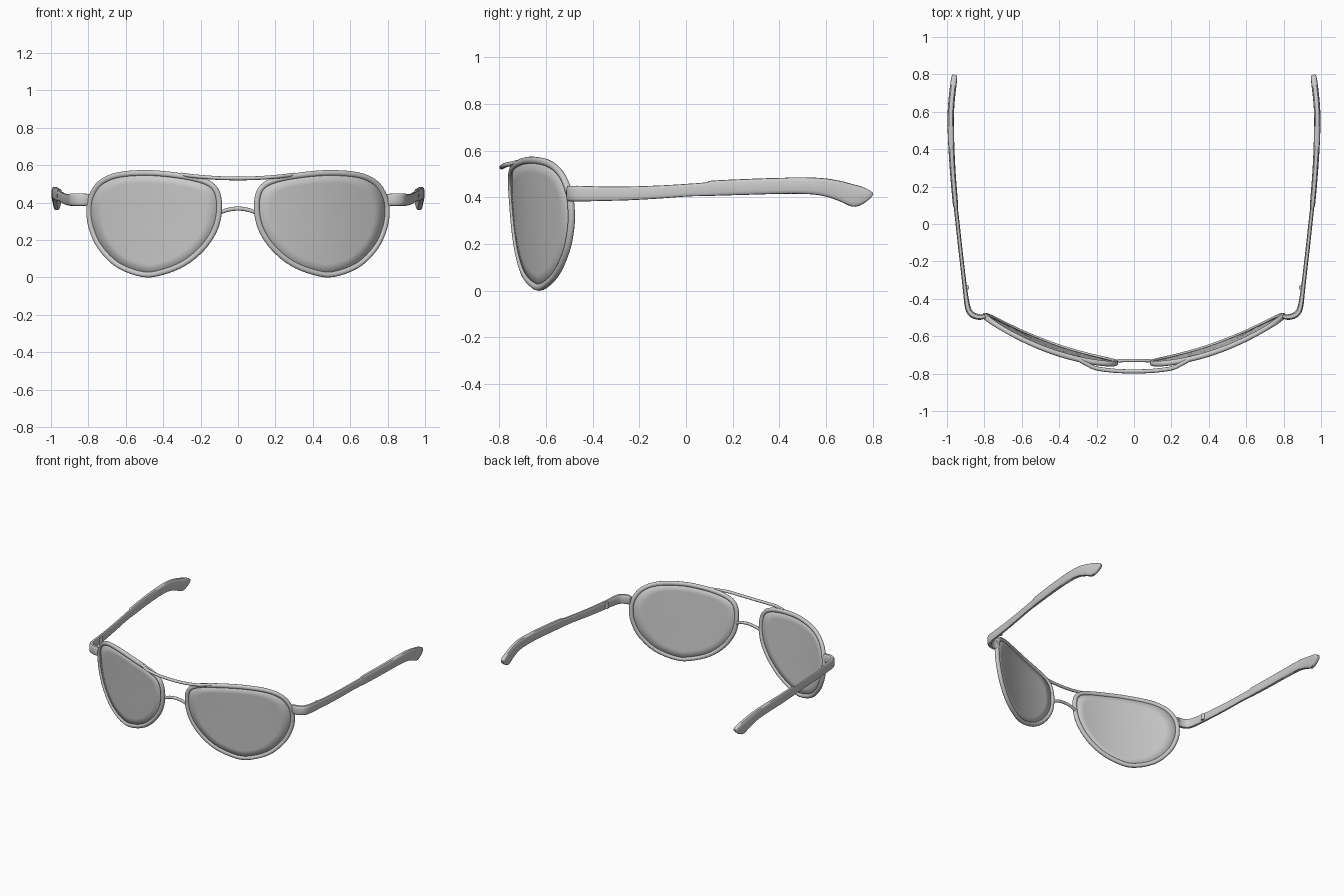
import bpy, bmesh, math
from mathutils import Vector

if "Cube" in bpy.data.objects:
    bpy.data.objects.remove(bpy.data.objects["Cube"])

grey = bpy.data.materials.new("light grey")
grey.diffuse_color = (0.6, 0.6, 0.6, 1)
grey.use_nodes = True
grey.node_tree.nodes["Principled BSDF"].inputs["Base Color"].default_value = grey.diffuse_color


def spline(pts, n, closed=False):
    """Catmull-Rom samples through tuples of any length."""
    pts = [Vector(p) for p in pts]
    c, out = len(pts), []
    for i in range(c if closed else c - 1):
        idx = [i - 1, i, i + 1, i + 2]
        a, b, d, e = [pts[k % c if closed else min(max(k, 0), c - 1)] for k in idx]
        for s in range(n):
            t = s / n
            out.append(0.5 * (2 * b + (d - a) * t + (2 * a - 5 * b + 4 * d - e) * t * t
                              + (3 * b - a - 3 * d + e) * t ** 3))
    if not closed:
        out.append(pts[-1])
    return out


def finish(bm, name, mirror=True, angle=40):
    bmesh.ops.recalc_face_normals(bm, faces=bm.faces)
    me = bpy.data.meshes.new(name)
    bm.to_mesh(me)
    bm.free()
    ob = bpy.data.objects.new(name, me)
    bpy.context.collection.objects.link(ob)
    me.materials.append(grey)
    if mirror:
        m = ob.modifiers.new("mirror", 'MIRROR')
        m.use_mirror_merge = False
    bpy.ops.object.select_all(action='DESELECT')
    ob.select_set(True)
    bpy.context.view_layer.objects.active = ob
    bpy.ops.object.shade_smooth_by_angle(angle=math.radians(angle))
    return ob


def sweep(name, path, sizes, up, closed=False, power=1.0, seg=12, mirror=True):
    """Sweep a rounded section (half width, half height) along a path."""
    bm, rings, n = bmesh.new(), [], len(path)
    up = Vector(up)
    for i, p in enumerate(path):
        if closed:
            t = path[(i + 1) % n] - path[i - 1]
        else:
            t = path[min(i + 1, n - 1)] - path[max(i - 1, 0)]
        side = t.cross(up).normalized()
        w, h = sizes[i]
        ring = []
        for k in range(seg):
            a = 2 * math.pi * k / seg
            c, s = math.cos(a), math.sin(a)
            ring.append(bm.verts.new(p + side * w * math.copysign(abs(c) ** power, c)
                                     + up * h * math.copysign(abs(s) ** power, s)))
        rings.append(ring)
    for i in range(n if closed else n - 1):
        r, q = rings[i], rings[(i + 1) % n]
        for k in range(seg):
            bm.faces.new((r[k], r[(k + 1) % seg], q[(k + 1) % seg], q[k]))
    if not closed:
        bm.faces.new(rings[0])
        bm.faces.new(rings[-1])
    return finish(bm, name, mirror)


def wrap(x, z):
    """Front surface: curved across the face and leaning back at the bottom."""
    return Vector((x, -0.76 + 0.40 * x * x + 0.04 * (0.57 - z) / 0.57, z))


# Lens outline, seen from the front
outline = [(0.48, 0.572), (0.65, 0.56), (0.75, 0.515), (0.80, 0.44), (0.813, 0.36),
           (0.80, 0.265), (0.75, 0.155), (0.65, 0.055), (0.51, 0.003), (0.40, 0.016),
           (0.28, 0.065), (0.18, 0.147), (0.115, 0.24), (0.087, 0.33), (0.085, 0.42),
           (0.108, 0.485), (0.17, 0.526), (0.30, 0.555)]
loop = spline(outline, 4, True)
CX, CZ = 0.45, 0.29


def inset(p, k):
    return wrap(CX + (p[0] - CX) * k, CZ + (p[1] - CZ) * k)


# Rims
rim = [inset(p, 0.953) for p in loop]
sweep("rim", rim, [(0.015, 0.015)] * len(rim), (0, -1, 0), closed=True, power=0.85)

# Lenses: concentric rings on the wrapped surface
bm = bmesh.new()
prev = None
for k in (0.95, 0.76, 0.57, 0.38, 0.19):
    ring = [bm.verts.new(inset(p, k)) for p in loop]
    if prev:
        for i in range(len(ring)):
            j = (i + 1) % len(ring)
            bm.faces.new((prev[i], prev[j], ring[j], ring[i]))
    prev = ring
mid = bm.verts.new(wrap(CX, CZ))
for i in range(len(prev)):
    bm.faces.new((prev[i], prev[(i + 1) % len(prev)], mid))
lens = finish(bm, "lens")
solid = lens.modifiers.new("thickness", 'SOLIDIFY')
solid.thickness, solid.offset = 0.01, 0

# Brow bar above the nose
half = [(0.30, -0.722, 0.55), (0.25, -0.75, 0.543), (0.20, -0.772, 0.538), (0.10, -0.785, 0.531)]
brow = spline([(-x, y, z) for x, y, z in half] + [(0, -0.788, 0.529)] + half[::-1], 4)
sweep("brow_bar", brow, [(0.011, 0.01)] * len(brow), (0, 0, 1), mirror=False)

# Nose bridge
bridge = spline([(-0.105, -0.735, 0.34), (-0.06, -0.73, 0.36), (0, -0.73, 0.368),
                 (0.06, -0.73, 0.36), (0.105, -0.735, 0.34)], 4)
sweep("nose_bridge", bridge, [(0.009, 0.011)] * len(bridge), (0, 0, 1), mirror=False)

# Temples with end pieces: x, y, bottom z, top z, half thickness
stations = [(0.795, -0.492, 0.385, 0.445, 0.012), (0.825, -0.498, 0.382, 0.449, 0.015),
            (0.865, -0.485, 0.382, 0.449, 0.016), (0.888, -0.45, 0.382, 0.449, 0.015),
            (0.902, -0.36, 0.384, 0.446, 0.012), (0.915, -0.25, 0.387, 0.446, 0.011),
            (0.93, -0.12, 0.394, 0.45, 0.011), (0.943, 0.0, 0.403, 0.457, 0.011),
            (0.953, 0.09, 0.406, 0.464, 0.011), (0.955, 0.11, 0.406, 0.471, 0.014),
            (0.969, 0.28, 0.411, 0.479, 0.015), (0.978, 0.45, 0.415, 0.484, 0.0165),
            (0.980, 0.57, 0.409, 0.483, 0.017), (0.976, 0.65, 0.386, 0.472, 0.017),
            (0.970, 0.71, 0.360, 0.457, 0.017), (0.965, 0.75, 0.367, 0.446, 0.017),
            (0.961, 0.785, 0.392, 0.430, 0.015), (0.959, 0.798, 0.408, 0.420, 0.010)]
st = spline(stations, 3)
# keep the section upright by using a level tangent, then shift it to height
temple = sweep("temple", [Vector((s[0], s[1], 0)) for s in st],
               [(s[4], (s[3] - s[2]) / 2) for s in st], (0, 0, 1), power=0.6, seg=16)
for i, v in enumerate(temple.data.vertices):
    s = st[i // 16]
    v.co.z += (s[2] + s[3]) / 2

# Hinge knuckles on the inner side of the temples
bm = bmesh.new()
bmesh.ops.create_cone(bm, cap_ends=True, segments=12, radius1=0.014, radius2=0.014, depth=0.045)
bmesh.ops.translate(bm, verts=bm.verts, vec=(0.895, -0.34, 0.415))
finish(bm, "hinge")
